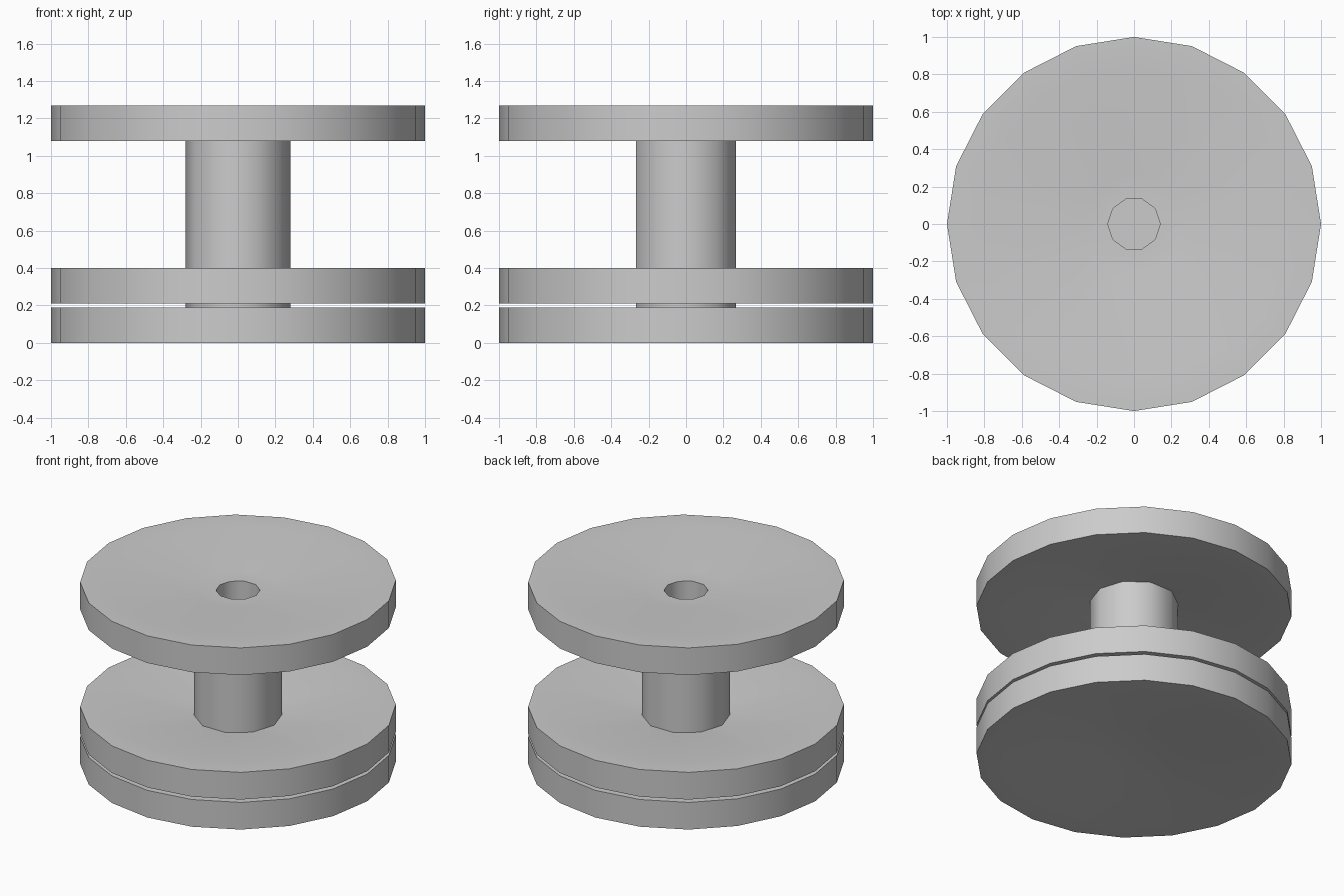
import bpy, bmesh, math

if "Cube" in bpy.data.objects:
    bpy.data.objects.remove(bpy.data.objects["Cube"])

RIM, LIP, HUB, BORE = 1.0, 0.83, 0.28, 0.14
THICK, DISH = 0.19, 0.062


def flange(z):
    """Profile of one dished disc, from lower hub ring to upper hub ring: (radius, z, sides)."""
    t = z + THICK
    return [(HUB, z + DISH, 10), (LIP, z, 20), (RIM, z, 20),
            (RIM, t, 20), (LIP, t, 20), (HUB, t - DISH, 10)]


def ring(bm, r, z, n):
    return [bm.verts.new((r * math.cos(2 * math.pi * i / n),
                          r * math.sin(2 * math.pi * i / n), z)) for i in range(n)]


def bridge(bm, a, b):
    n, m = len(a), len(b)
    if n == m:
        for i in range(n):
            j = (i + 1) % n
            bm.faces.new((a[i], a[j], b[j], b[i]))
        return
    few, many = (a, b) if n < m else (b, a)
    for i in range(10):
        p, q = few[i], few[(i + 1) % 10]
        u, v, w = many[2 * i], many[2 * i + 1], many[(2 * i + 2) % 20]
        for tri in ((p, u, v), (p, v, q), (q, v, w)):
            bm.faces.new(tri)


# Three flanges joined by the ten-sided shaft, then the blind bore in the top
profile = flange(0.0) + flange(0.21) + flange(1.08)
top = profile[-1][1]
profile += [(BORE, top, 10), (BORE, 0.13, 10)]

bm = bmesh.new()
rings = [ring(bm, *p) for p in profile]
for a, b in zip(rings, rings[1:]):
    bridge(bm, a, b)
bm.faces.new(rings[0])
bm.faces.new(rings[-1])
bmesh.ops.recalc_face_normals(bm, faces=bm.faces[:])

mesh = bpy.data.meshes.new("flanged_spool")
bm.to_mesh(mesh)
bm.free()
spool = bpy.data.objects.new("flanged_spool", mesh)
bpy.context.collection.objects.link(spool)
bpy.context.view_layer.objects.active = spool
spool.select_set(True)
bpy.ops.object.shade_smooth_by_angle(angle=math.radians(40))
